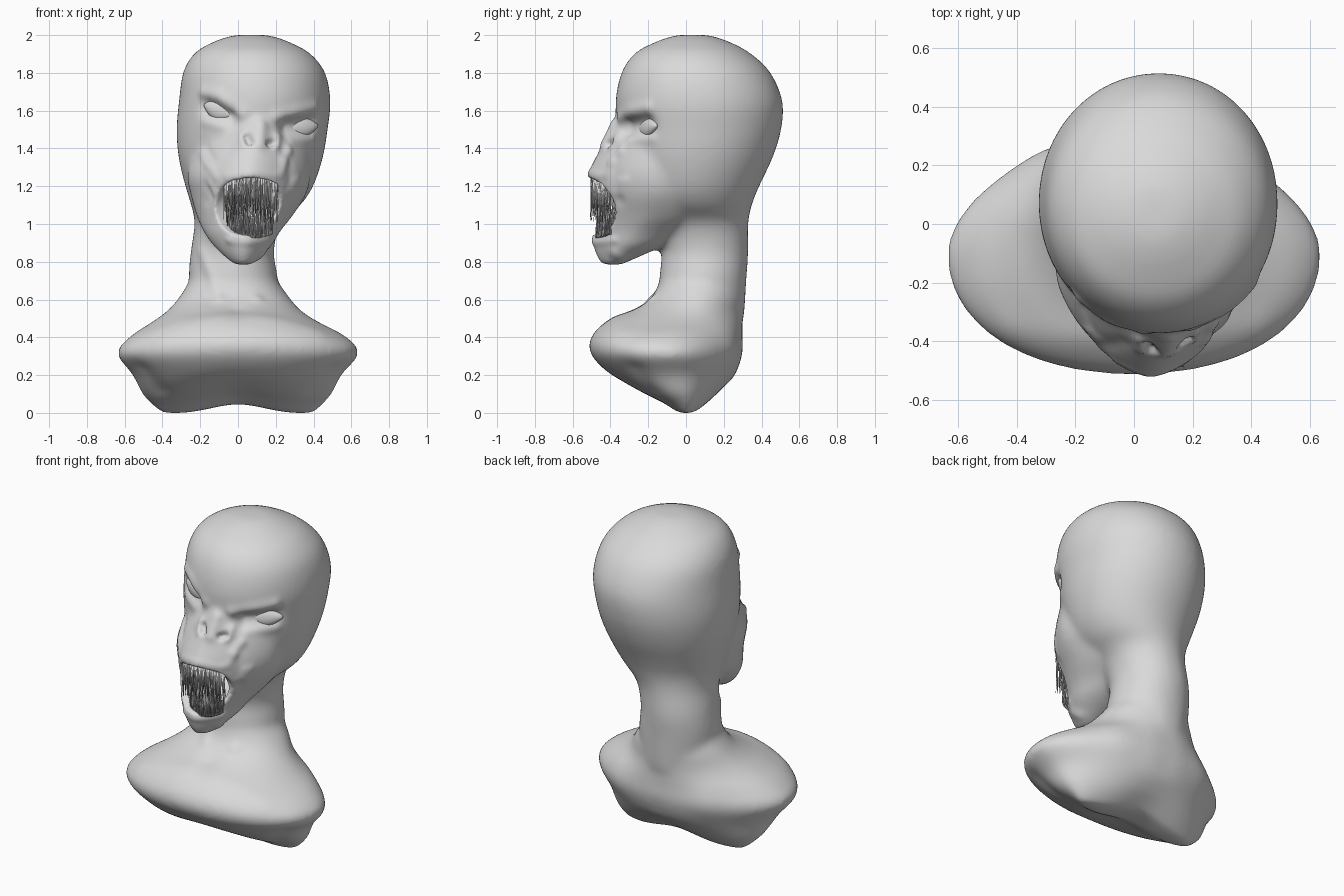
import bpy
import bmesh
import math
import random
from mathutils import Vector, Matrix
from mathutils.bvhtree import BVHTree

random.seed(4)
cube = bpy.data.objects.get("Cube")
if cube:
    bpy.data.objects.remove(cube, do_unlink=True)

# One clay colour for everything
clay = bpy.data.materials.new("clay grey")
clay.use_nodes = True
clay.diffuse_color = (0.7, 0.7, 0.7, 1)
clay.node_tree.nodes["Principled BSDF"].inputs["Base Color"].default_value = clay.diffuse_color


def make_object(name, bm):
    bmesh.ops.recalc_face_normals(bm, faces=bm.faces)
    mesh = bpy.data.meshes.new(name)
    bm.to_mesh(mesh)
    bm.free()
    mesh.materials.append(clay)
    mesh.shade_smooth()
    obj = bpy.data.objects.new(name, mesh)
    bpy.context.scene.collection.objects.link(obj)
    return obj


def blend(sections, steps=4):
    """Smooth curve through the sections."""
    rows = [Vector(row) for row in sections]
    rows = [rows[0]] + rows + [rows[-1]]
    for a, b, c, d in zip(rows, rows[1:], rows[2:], rows[3:]):
        for i in range(steps):
            t = i / steps
            yield (b * 2 + (c - a) * t + (a * 2 - b * 5 + c * 4 - d) * t ** 2
                   + (b * 3 - a - c * 3 + d) * t ** 3) / 2
    yield rows[-1]


def loft(bm, sections, front_power, back_power, sides=64):
    """Closed skin over level sections: height, min x, max x, front y, back y."""
    previous = None
    for z, left, right, front, back in blend(sections):
        ring = []
        for i in range(sides):
            angle = math.tau * i / sides
            c, s = math.cos(angle), math.sin(angle)
            power = back_power if s > 0 else front_power
            x = math.copysign(abs(c) ** power, c)
            y = math.copysign(abs(s) ** power, s)
            ring.append(bm.verts.new(((left + right + (right - left) * x) / 2,
                                      (front + back + (back - front) * y) / 2, z)))
        if previous:
            for i in range(sides):
                j = (i + 1) % sides
                bm.faces.new((previous[i], previous[j], ring[j], ring[i]))
        else:
            bm.faces.new(ring[::-1])
        previous = ring
    bm.faces.new(previous)


def ellipsoid(name, centre, size):
    bm = bmesh.new()
    bmesh.ops.create_uvsphere(bm, u_segments=32, v_segments=20, radius=1)
    for v in bm.verts:
        v.co = Vector(a * b for a, b in zip(v.co, size)) + Vector(centre)
    return make_object(name, bm)


# Shoulders sloping up to the neck
torso_sections = [
    (-.01, -.4, .4, -.06, .07), (.04, -.46, .45, -.14, .14), (.1, -.51, .5, -.26, .2),
    (.2, -.56, .55, -.41, .27), (.31, -.64, .64, -.505, .305), (.4, -.57, .57, -.5, .305),
    (.48, -.45, .42, -.42, .305), (.54, -.37, .33, -.29, .305), (.61, -.31, .27, -.18, .31),
    (.72, -.24, .19, -.13, .3),
]
# Neck and cranium
head_sections = [
    (.5, -.23, .19, -.12, .31), (.7, -.26, .21, -.14, .32), (.85, -.25, .19, -.13, .33),
    (1, -.23, .23, -.17, .33), (1.1, -.25, .335, -.26, .35), (1.2, -.28, .4, -.3, .39),
    (1.35, -.315, .45, -.34, .46), (1.5, -.325, .475, -.36, .505), (1.65, -.312, .49, -.373, .51),
    (1.8, -.29, .46, -.34, .445), (1.9, -.23, .38, -.27, .34), (1.955, -.14, .28, -.17, .24),
    (1.985, -.06, .2, -.09, .16), (1.997, 0, .14, -.03, .1),
]
# Nose bridge, muzzle and jaw flowing back into the cheeks
muzzle_sections = [
    (.78, -.02, .08, -.45, -.34), (.82, -.07, .12, -.475, -.25), (.88, -.13, .18, -.495, -.12),
    (.95, -.18, .22, -.505, 0), (1.04, -.22, .29, -.51, .15), (1.15, -.25, .36, -.52, .2),
    (1.25, -.27, .385, -.525, .2), (1.35, -.24, .38, -.48, .15), (1.45, -.18, .35, -.43, .1),
    (1.56, -.06, .26, -.38, .1),
]
bm = bmesh.new()
loft(bm, torso_sections, .92, 1.12)
loft(bm, head_sections, .98, .98)
loft(bm, muzzle_sections, 1.32, .95)
bust = make_object("bust", bm)

# Fuse, soften, open the mouth, then fuse again for rounded lips
cutters = [ellipsoid("mouth_opening_cutter", (.065, -.52, 1.085), (.25, .185, .155)),
           ellipsoid("mouth_cavity_cutter", (.065, -.4, 1.08), (.12, .26, .12))]


def fuse(voxel, passes):
    remesh = bust.modifiers.new("fuse", 'REMESH')
    remesh.mode = 'VOXEL'
    remesh.voxel_size = voxel
    soften = bust.modifiers.new("soften", 'SMOOTH')
    soften.factor = .5
    soften.iterations = passes


fuse(.017, 14)
for cutter in cutters:
    cutter.hide_render = True
    cut = bust.modifiers.new("mouth", 'BOOLEAN')
    cut.operation = 'DIFFERENCE'
    cut.object = cutter
fuse(.012, 3)
shaped = bust.evaluated_get(bpy.context.evaluated_depsgraph_get())
mesh = bpy.data.meshes.new_from_object(shaped)
bust.modifiers.clear()
bust.data = mesh
for cutter in cutters:
    bpy.data.objects.remove(cutter, do_unlink=True)
mesh.materials.clear()
mesh.materials.append(clay)


def surface():
    return BVHTree.FromPolygons([v.co for v in mesh.vertices],
                                [p.vertices[:] for p in mesh.polygons])


def hit(tree, x, z, side=-1):
    """Point and normal of the skin seen from the front (-1) or back (1)."""
    point, normal, _, _ = tree.ray_cast(Vector((x, side * 3, z)), Vector((0, -side, 0)))
    return point, normal


def stroke(path, radius, height, side=-1):
    """Raise or sink the skin along a path of x, z points."""
    tree = surface()
    points = [hit(tree, x, z, side)[0] for x, z in path]
    pairs = list(zip(points, points[1:])) or [(points[0], points[0])]
    low = Vector(min(p[i] for p in points) - 2.5 * radius for i in range(3))
    high = Vector(max(p[i] for p in points) + 2.5 * radius for i in range(3))
    moves = []
    for v in mesh.vertices:
        co = v.co
        if not all(low[i] < co[i] < high[i] for i in range(3)):
            continue
        nearest = 9
        for a, b in pairs:
            span = b - a
            t = (co - a).dot(span) / max(span.length_squared, 1e-9)
            nearest = min(nearest, (co - a - span * min(max(t, 0), 1)).length)
        moves.append((v, v.normal * height * math.exp(-(nearest / radius) ** 2)))
    for v, move in moves:
        v.co += move
    mesh.update()


# Eye sockets and angry brows
stroke([(-.16, 1.61), (-.05, 1.57)], .055, -.035)
stroke([(.27, 1.51), (.38, 1.52)], .055, -.04)
stroke([(-.18, 1.69), (-.1, 1.67), (.02, 1.58)], .035, .014)
stroke([(.2, 1.56), (.31, 1.59), (.4, 1.61)], .035, .014)
stroke([(-.17, 1.54), (-.07, 1.51)], .03, .008)
stroke([(.28, 1.44), (.39, 1.45)], .03, .008)
# Nose ridge, wings and nostrils
stroke([(.125, 1.52), (.115, 1.42)], .035, .014)
stroke([(.02, 1.47), (.03, 1.42)], .025, .01)
stroke([(.21, 1.46), (.2, 1.41)], .025, .01)
stroke([(.045, 1.46), (.06, 1.43)], .018, -.028)
stroke([(.19, 1.43), (.17, 1.42)], .018, -.028)
# Snarl lines and lips
stroke([(-.04, 1.4), (-.12, 1.27), (-.16, 1.12)], .035, -.006)
stroke([(.24, 1.39), (.28, 1.25), (.26, 1.12)], .035, -.006)
stroke([(-.06, 1.25), (.06, 1.27), (.2, 1.25)], .022, .005)
stroke([(-.05, .91), (.06, .9), (.16, .91)], .022, .008)
for side in (-1, 1):
    # Cheek wrinkles
    for i in range(5):
        x = .06 + side * random.uniform(.16, .24)
        z = random.uniform(1.12, 1.35)
        stroke([(x, z), (x + side * .03, z + .06)], .025, random.choice((-.006, .006)))
    # Neck tendons, collarbones, chest and shoulder blades
    stroke([(side * .16 - .03, .84), (side * .1, .6)], .035, .01)
    stroke([(side * .1, .5), (side * .25, .47), (side * .42, .42)], .07, .006)
    stroke([(side * .5, .22), (side * .42, .12)], .07, -.01)
    stroke([(side * .3, .35)], .12, .012, 1)
stroke([(0, .55)], .06, -.01)
stroke([(0, .25), (0, .45)], .08, -.006, 1)

# Lift the middle of the underside into a saddle
for v in mesh.vertices:
    v.co.z += .05 * math.exp(-(v.co.x / .2) ** 2 - (max(v.co.z, 0) / .15) ** 2)
floor = min(v.co.z for v in mesh.vertices)
mesh.transform(Matrix.Translation((0, 0, -floor)))
mesh.update()
mesh.shade_smooth()

# Almond eyeballs resting in the sockets
skin = surface()
for name, x, z, width, tilt in (("right_eye", -.105, 1.602, .088, -20),
                                ("left_eye", .337, 1.515, .102, 4)):
    point, normal = hit(skin, x, z)
    facing = (normal + Vector((0, -.8, 0))).normalized()
    eye = ellipsoid(name, (0, 0, 0), (1, 1, 1))
    for v in eye.data.vertices:
        v.co.y *= 1 - .45 * v.co.x ** 2
    turn = facing.to_track_quat('Z', 'Y').to_matrix().to_4x4()
    eye.data.transform(Matrix.Translation(point - normal * .006) @ turn
                       @ Matrix.Rotation(math.radians(tilt), 4, 'Z')
                       @ Matrix.Diagonal((width, .052, .028, 1)))


def teeth(name, count, base, drop, front, reach, lengths):
    """Crowded needles round the lip; reach is the half width of the arc."""
    bm = bmesh.new()
    for i in range(count):
        angle = math.radians(-75 + 150 * i / (count - 1)) + random.uniform(-.02, .02)
        inset = (i % 3) * .015
        root = Vector((.068 + (reach - inset) * math.sin(angle),
                       front + inset + .09 * (1 - math.cos(angle)),
                       base - drop * (1 - math.cos(angle))))
        length = random.uniform(*lengths)
        tip = Vector((random.uniform(-.012, .012), random.uniform(-.01, .02), length))
        place = Matrix.Translation(root + tip / 2) @ tip.to_track_quat('Z', 'Y').to_matrix().to_4x4()
        bmesh.ops.create_cone(bm, segments=5, radius1=.0055, radius2=.0008,
                              depth=tip.length, cap_ends=True, matrix=place)
    return make_object(name, bm)


teeth("upper_teeth", 130, 1.245, .05, -.5, .145, (-.23, -.14))
teeth("lower_teeth", 100, .925, -.03, -.475, .115, (.12, .2))
